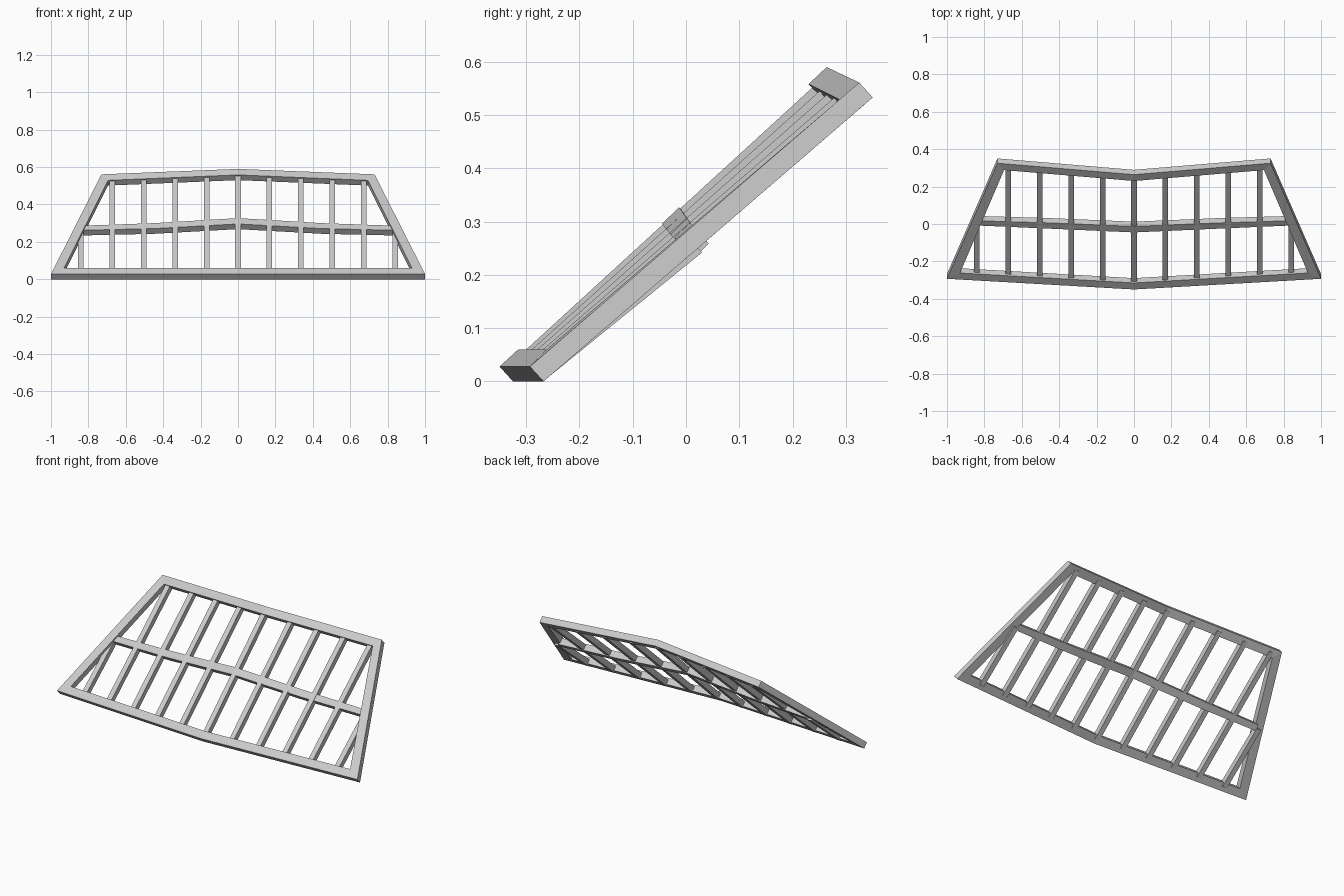
import bpy, bmesh
from mathutils import Vector as V

if "Cube" in bpy.data.objects:
    bpy.data.objects.remove(bpy.data.objects["Cube"])

DEPTH = V((0, 0.0255, -0.028))     # board thickness, square to the slope

# Corners of the right half of the sloped frame (upper face)
B0, B1 = V((0, -0.35, 0.028)), V((1, -0.293, 0.028))
T0, T1 = V((0, 0.264, 0.59)), V((0.73, 0.325, 0.561))
b0, b1 = V((0, -0.315, 0.06)), V((0.93, -0.262, 0.06))
t0, t1 = V((0, 0.23, 0.558)), V((0.695, 0.288, 0.529))
# Middle rail edges, slightly bowed
UP = [V((0, -0.013, 0.327)), V((0.45, 0.006, 0.300)), V((0.822, 0.017, 0.287))]
LOW = [V((0, -0.045, 0.296)), V((0.45, -0.025, 0.271)), V((0.838, -0.008, 0.262))]


def board(name, quads, depth=DEPTH, mirror=True):
    """Strip of quads thickened along depth, mirrored across x = 0."""
    bm = bmesh.new()
    for q in quads:
        bm.faces.new([bm.verts.new(p) for p in q])
    bmesh.ops.remove_doubles(bm, verts=bm.verts, dist=1e-5)
    top = bm.faces[:]
    ext = bmesh.ops.extrude_face_region(bm, geom=top, use_keep_orig=True)
    new = [g for g in ext["geom"] if isinstance(g, bmesh.types.BMVert)]
    bmesh.ops.translate(bm, verts=new, vec=depth)
    if mirror:      # open the seam so the halves join cleanly
        seam = [f for f in bm.faces if all(abs(v.co.x) < 1e-5 for v in f.verts)]
        bmesh.ops.delete(bm, geom=seam, context='FACES_ONLY')
    bmesh.ops.recalc_face_normals(bm, faces=bm.faces)
    # make the upper face look up even on an open half
    bm.faces.ensure_lookup_table()
    if max(bm.faces, key=lambda f: f.calc_center_median().dot(-depth)).normal.dot(depth) > 0:
        bmesh.ops.reverse_faces(bm, faces=bm.faces)
    me = bpy.data.meshes.new(name)
    bm.to_mesh(me)
    bm.free()
    ob = bpy.data.objects.new(name, me)
    bpy.context.collection.objects.link(ob)
    if mirror:
        ob.modifiers.new("mirror", 'MIRROR')
    return ob


# Outer frame with mitred corners
board("bottom_rail", [(B0, B1, b1, b0)])
board("top_rail", [(t0, t1, T1, T0)])
board("side_rails", [(B1, T1, t1, b1)])

# Middle rail
board("middle_rail", [(LOW[i], LOW[i + 1], UP[i + 1], UP[i]) for i in range(2)])

# Slats, set a little below the upper face of the rails
for i in range(6):
    x = 0.168 * i
    lo = B0.lerp(B1, x)
    if i < 5:
        hi = T0.lerp(T1, x / T1.x)
    else:
        hi = (UP[2] + LOW[2]) / 2 + V((0, 0.012, 0.012))
        hi.x = x
    d = (hi - lo).normalized()
    lo, hi = lo + d * 0.025 + DEPTH * 0.27, hi - d * 0.02 + DEPTH * 0.27
    w = V((0.015, 0, 0))
    if i == 0:
        board("slat_centre", [(lo - w, lo + w, hi + w, hi - w)], DEPTH * 0.87, False)
    else:
        board(f"slat_pair_{i}", [(lo - w, lo + w, hi + w, hi - w)], DEPTH * 0.87)
